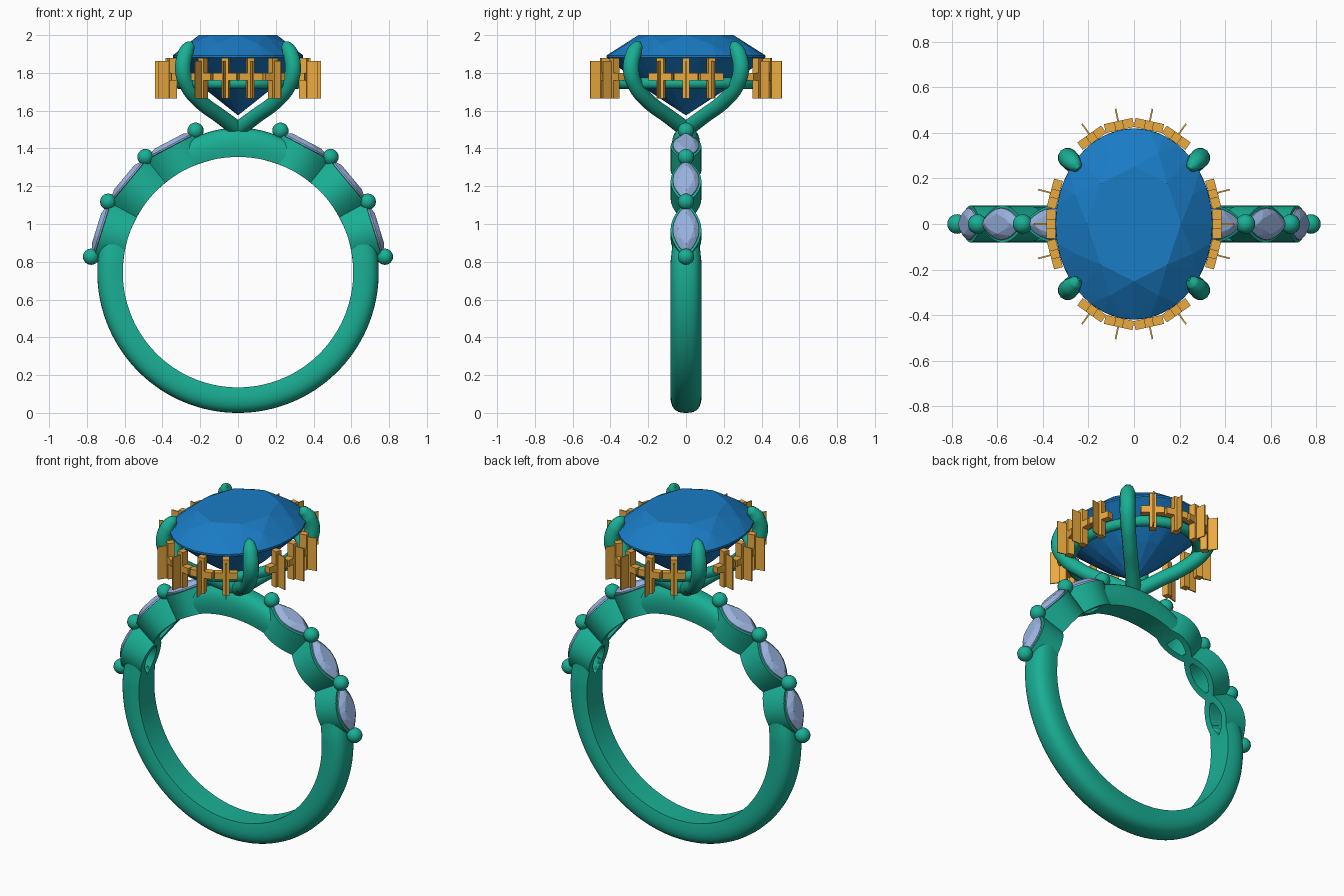
import bpy, bmesh
from math import sin, cos, pi, radians, sqrt, copysign
from mathutils import Vector, Matrix

if "Cube" in bpy.data.objects:
    bpy.data.objects.remove(bpy.data.objects["Cube"])

C = 0.745          # height of the ring centre
R_IN = 0.61        # finger hole radius
SEATS = (17.2, 39.8, 62.2)
BEADS = (6, 28.5, 51.2, 73.3)


def material(name, rgb):
    m = bpy.data.materials.new(name)
    m.diffuse_color = (*rgb, 1)
    m.use_nodes = True
    m.node_tree.nodes["Principled BSDF"].inputs["Base Color"].default_value = m.diffuse_color
    return m


METAL = material("metal_green", (0.01, 0.43, 0.3))
BLUE = material("centre_blue", (0.01, 0.2, 0.56))
PALE = material("accent_blue", (0.32, 0.45, 0.74))
GOLD = material("halo_orange", (0.83, 0.4, 0.05))


def finish(bm, name, mat, smooth=True):
    bmesh.ops.recalc_face_normals(bm, faces=bm.faces)
    me = bpy.data.meshes.new(name)
    bm.to_mesh(me)
    bm.free()
    ob = bpy.data.objects.new(name, me)
    bpy.context.collection.objects.link(ob)
    me.materials.append(mat)
    if smooth:
        for o in bpy.context.selected_objects:
            o.select_set(False)
        ob.select_set(True)
        bpy.context.view_layer.objects.active = ob
        bpy.ops.object.shade_smooth_by_angle(angle=radians(35))
    return ob


def skin(bm, rings, loop=False):
    """Bridge equal closed rings of points; cap the ends unless looped."""
    vr = [[bm.verts.new(p) for p in r] for r in rings]
    n = len(vr[0])
    for k in range(len(vr) if loop else len(vr) - 1):
        a, b = vr[k], vr[(k + 1) % len(vr)]
        for i in range(n):
            j = (i + 1) % n
            bm.faces.new((a[i], a[j], b[j], b[i]))
    if not loop:
        bm.faces.new(vr[0])
        bm.faces.new(vr[-1])


def hull(bm, pts):
    vs = [bm.verts.new(p) for p in pts]
    r = bmesh.ops.convex_hull(bm, input=vs)
    junk = {g for g in r["geom_interior"] if isinstance(g, bmesh.types.BMVert)}
    bmesh.ops.delete(bm, geom=list(junk), context='VERTS')


def on_ring(side, deg, t, y, n):
    """Tangent / width / radial coordinates at a shoulder angle to world."""
    a = radians(deg)
    return Vector((side * (n * cos(a) - t * sin(a)), y, C + n * sin(a) + t * cos(a)))


def marquise(l, w, count=32, off=0.0):
    out = []
    for i in range(count):
        a = 2 * pi * (i + off) / count
        out.append((l * cos(a), w * sin(a) * abs(sin(a))))
    return out


# --- band: lower arc and thicker bridge under the head
def band(name, a0, a1, steps, width, outer):
    bm = bmesh.new()
    rings = []
    for k in range(steps + 1):
        f = k / steps
        a = radians(a0 + (a1 - a0) * f)
        w, ro = 0.082 * width(f), outer(f)
        prof = [(-w * 0.9, R_IN), (w * 0.9, R_IN)]
        mid = 0.652
        for i in range(17):
            b = pi * i / 16
            c = cos(b)
            prof.append((w * copysign(abs(c) ** 0.75, c),
                         mid + (ro - mid) * max(sin(b), 0) ** 0.75))
        rings.append([(r * cos(a), y, C + r * sin(a)) for y, r in prof])
    skin(bm, rings)
    return finish(bm, name, METAL)


lower = band("band_lower", -195, 15, 110,
             lambda f: 1 - 0.15 * max(0, abs(2 * f - 1) - 0.9) / 0.1, lambda f: 0.745)
bridge = band("band_bridge", 64, 116, 32,
              lambda f: 0.78 + 0.14 * sin(pi * f), lambda f: 0.735 + 0.03 * sin(pi * f))

# --- marquise openings cut through the band
bm = bmesh.new()
for s in (1, -1):
    for d in SEATS:
        skin(bm, [[on_ring(s, d, t, y, n) for t, y in marquise(0.1, 0.045)] for n in (0.5, 0.9)])
cutter = finish(bm, "opening_cutter", METAL)
cutter.hide_render = True
for ob in (lower, bridge):
    bpy.context.view_layer.objects.active = ob
    mod = ob.modifiers.new("openings", 'BOOLEAN')
    mod.operation, mod.solver, mod.object = 'DIFFERENCE', 'EXACT', cutter
    bpy.ops.object.modifier_move_to_index(modifier="openings", index=0)
    bpy.ops.object.modifier_apply(modifier="openings")
bpy.data.objects.remove(cutter)

# --- shoulders: seats, accent stones and beads on both sides
for s, tag in ((1, "right"), (-1, "left")):
    for i, d in enumerate(SEATS):
        bm = bmesh.new()
        out, inn = marquise(0.155, 0.082), marquise(0.1, 0.045)
        low = lambda t: sqrt(R_IN ** 2 - t * t)
        skin(bm, [[on_ring(s, d, t, y, low(t)) for t, y in out],
                  [on_ring(s, d, t, y, 0.752) for t, y in out],
                  [on_ring(s, d, t, y, 0.752) for t, y in inn],
                  [on_ring(s, d, t, y, low(t)) for t, y in inn]], loop=True)
        finish(bm, f"seat_{tag}_{i + 1}", METAL)

        bm = bmesh.new()
        pts = [on_ring(s, d, 0, 0, 0.69)]
        for k, n, cnt, off in ((1, 0.754, 24, 0), (1, 0.762, 24, 0),
                               (0.82, 0.775, 8, 0.5), (0.62, 0.784, 8, 0)):
            pts += [on_ring(s, d, t * k, y * k, n) for t, y in marquise(0.137, 0.07, cnt, off)]
        hull(bm, pts)
        finish(bm, f"accent_stone_{tag}_{i + 1}", PALE, False)
    for i, d in enumerate(BEADS):
        bm = bmesh.new()
        bmesh.ops.create_uvsphere(bm, u_segments=20, v_segments=12, radius=0.043,
                                  matrix=Matrix.Translation(on_ring(s, d, 0, 0, 0.782)))
        finish(bm, f"bead_{tag}_{i + 1}", METAL)

# --- oval centre stone
bm = bmesh.new()
pts = [(0, 0, 1.575)]
for k, z, cnt, off in ((0.5, 1.712, 16, 0), (1, 1.882, 32, 0), (1, 1.893, 32, 0),
                       (0.81, 1.953, 8, 0.5), (0.6, 2.0, 8, 0)):
    for i in range(cnt):
        a = 2 * pi * (i + off) / cnt
        pts.append((0.345 * k * cos(a), 0.42 * k * sin(a), z))
hull(bm, pts)
finish(bm, "centre_stone", BLUE, False)

# --- four curved prongs (distance out along x and y, height, thickness)
PRONG = ((0, 1.5, 1), (0.1, 1.575, 0.95), (0.2, 1.65, 0.95), (0.27, 1.74, 1),
         (0.291, 1.82, 1.05), (0.276, 1.905, 1), (0.255, 1.945, 0.7), (0.243, 1.962, 0.15))
for sx in (1, -1):
    for sy in (1, -1):
        cu = bpy.data.curves.new("prong", 'CURVE')
        cu.dimensions = '3D'
        cu.bevel_depth, cu.bevel_resolution, cu.resolution_u = 0.042, 4, 8
        cu.use_fill_caps = True
        sp = cu.splines.new('BEZIER')
        sp.bezier_points.add(len(PRONG) - 1)
        for p, (d, z, r) in zip(sp.bezier_points, PRONG):
            p.co, p.radius = (sx * d, sy * d, z), r
            p.handle_left_type = p.handle_right_type = 'AUTO'
        cu.materials.append(METAL)
        ob = bpy.data.objects.new(f"prong_{'front' if sy < 0 else 'back'}_{'right' if sx > 0 else 'left'}", cu)
        bpy.context.collection.objects.link(ob)

# --- oval gallery rail under the stone
bm = bmesh.new()
rings = []
for i in range(64):
    a = 2 * pi * i / 64
    rings.append([((0.315 + 0.03 * cos(b)) * cos(a), (0.39 + 0.03 * cos(b)) * sin(a),
                   1.745 + 0.03 * sin(b)) for b in [2 * pi * j / 12 for j in range(12)]])
skin(bm, rings, loop=True)
finish(bm, "gallery_rail", METAL)


# --- halo of upright crosses, each with a thin outward fin
def cross(name, deg, width):
    a = radians(deg)
    pos = Vector((0.365 * cos(a), 0.44 * sin(a), 0))
    nrm = Vector((cos(a) / 0.365, sin(a) / 0.44, 0)).normalized()
    tan = Vector((-nrm.y, nrm.x, 0))
    bm = bmesh.new()
    # (radial range, tangential range, height range)
    for r0, r1, w, z0, z1 in ((-0.02, 0.02, 0.038, 1.665, 1.88),
                              (-0.02, 0.02, width, 1.76, 1.8),
                              (0.015, 0.075, 0.007, 1.665, 1.862)):
        m = Matrix((tan, nrm, (0, 0, 1))).transposed().to_4x4()
        m.translation = pos + nrm * (r0 + r1) / 2 + Vector((0, 0, (z0 + z1) / 2))
        bmesh.ops.create_cube(bm, size=1, matrix=m @ Matrix.Diagonal((w, r1 - r0, z1 - z0, 1)))
    finish(bm, name, GOLD, False)


for base, tag in ((0, "right"), (90, "back"), (180, "left"), (270, "front")):
    offs = (-17.5, 0, 17.5) if base % 180 == 0 else (-30.5, -10.3, 10.3, 30.5)
    for i, o in enumerate(offs):
        cross(f"halo_cross_{tag}_{i + 1}", base + o, 0.128)
